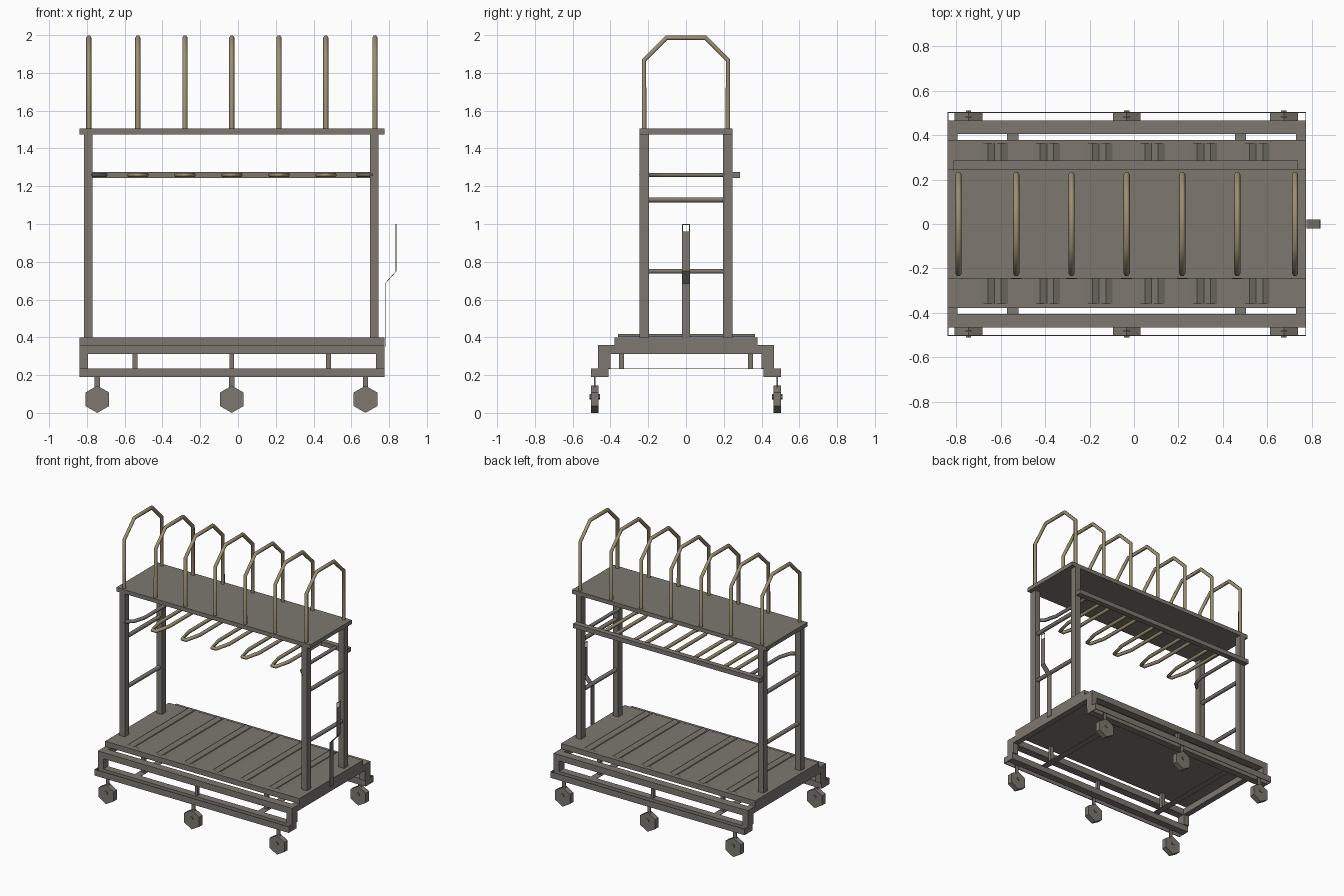
import bpy, math
from mathutils import Vector

if "Cube" in bpy.data.objects:
    bpy.data.objects.remove(bpy.data.objects["Cube"])


def material(name, rgb):
    m = bpy.data.materials.new(name)
    m.diffuse_color = (*rgb, 1)
    m.use_nodes = True
    m.node_tree.nodes["Principled BSDF"].inputs["Base Color"].default_value = m.diffuse_color
    return m


STEEL = material("warm_grey_steel", (0.205, 0.19, 0.162))
BRASS = material("khaki_tube", (0.33, 0.28, 0.17))


def mesh_object(name, verts, faces, mat=STEEL):
    me = bpy.data.meshes.new(name)
    me.from_pydata(verts, [], faces)
    me.materials.append(mat)
    ob = bpy.data.objects.new(name, me)
    bpy.context.collection.objects.link(ob)
    return ob


def box(name, x0, x1, y0, y1, z0, z1, mat=STEEL):
    v = [(x, y, z) for x in (x0, x1) for y in (y0, y1) for z in (z0, z1)]
    f = [(0, 1, 3, 2), (4, 6, 7, 5), (0, 4, 5, 1), (2, 3, 7, 6), (0, 2, 6, 4), (1, 5, 7, 3)]
    return mesh_object(name, v, f, mat)


def mirror_box(name, x0, x1, y0, y1, z0, z1):
    # same box on the front and on the back
    box(name + "_back", x0, x1, y0, y1, z0, z1)
    box(name + "_front", x0, x1, -y1, -y0, z0, z1)


def prism_y(name, x, y0, y1, z, r, sides=6, mat=STEEL):
    # upright polygon extruded along y, one corner pointing up
    ring = [(r * math.sin(2 * math.pi * i / sides), r * math.cos(2 * math.pi * i / sides)) for i in range(sides)]
    v = [(x + a, y, z + b) for y in (y0, y1) for a, b in ring]
    n = sides
    f = [tuple(range(n)), tuple(reversed(range(n, 2 * n)))]
    f += [(i, i + n, (i + 1) % n + n, (i + 1) % n) for i in range(n)]
    return mesh_object(name, v, f, mat)


def tube(name, pts, r, mat):
    cu = bpy.data.curves.new(name + "_path", 'CURVE')
    cu.dimensions = '3D'
    cu.bevel_depth = r
    cu.bevel_resolution = 1
    cu.use_fill_caps = True
    sp = cu.splines.new('POLY')
    sp.points.add(len(pts) - 1)
    for p, co in zip(sp.points, pts):
        p.co = (*co, 1)
    tmp = bpy.data.objects.new(name + "_tmp", cu)
    bpy.context.collection.objects.link(tmp)
    bpy.context.view_layer.update()
    me = bpy.data.meshes.new_from_object(tmp.evaluated_get(bpy.context.evaluated_depsgraph_get()))
    bpy.data.objects.remove(tmp)
    bpy.data.curves.remove(cu)
    me.materials.clear()
    me.materials.append(mat)
    ob = bpy.data.objects.new(name, me)
    bpy.context.collection.objects.link(ob)
    return ob


L, R, MID = -0.84, 0.775, -0.033

# top shelf, posts, end rungs and hook beam
box("top_shelf", L, R, -0.245, 0.245, 1.475, 1.505)
for side, x0, x1 in (("left", -0.815, -0.77), ("right", 0.70, 0.745)):
    mirror_box("post_" + side, x0, x1, 0.195, 0.245, 0.40, 1.476)
    xm = (x0 + x1) / 2
    for z in (0.75, 1.128):
        tube("rung_" + side, [(xm, -0.2, z), (xm, 0.2, z)], 0.015, STEEL)
box("hook_beam", -0.813, 0.738, 0.245, 0.286, 1.243, 1.276)

# upright hoops
half = [(0.222, 1.50), (0.222, 1.868), (0.104, 1.986)]
profile = [(-y, z) for y, z in half] + [(y, z) for y, z in reversed(half)]
for x in (-0.79, -0.53, -0.281, MID, 0.217, 0.465, 0.725):
    tube("hoop", [(x, y, z) for y, z in profile], 0.014, BRASS)

# horizontal hooks, with half hooks at both ends
for x in (-0.53, -0.281, MID, 0.217, 0.465):
    h = [(0.045, 0.25), (0.045, -0.12), (0.016, -0.238)]
    pts = [(x - a, y, 1.26) for a, y in h] + [(x + a, y, 1.26) for a, y in reversed(h)]
    tube("hook", pts, 0.013, BRASS)
for s in (-1, 1):
    pts = [(MID + s * a, y, 1.26) for a, y in ((0.67, 0.25), (0.67, -0.10), (0.695, -0.19), (0.75, -0.238))]
    tube("end_hook", pts, 0.013, STEEL)

# deck with corrugated strips
box("deck", L, R, -0.378, 0.378, 0.36, 0.40)
for k in range(6):
    xc = -0.628 + 0.2356 * k
    prof = []
    for i in range(9):
        t = i / 8
        prof.append((xc - 0.06 + 0.12 * t, 0.401 + 0.017 * math.sin(2 * math.pi * t) ** 2))
    n = len(prof)
    v = [(x, y, z) for y in (-0.36, 0.365) for x, z in prof]
    mesh_object("deck_ridges", v, [(i, i + 1, i + 1 + n, i + n) for i in range(n - 1)])

# base frame
mirror_box("upper_rail", L, R, 0.405, 0.465, 0.313, 0.36)
mirror_box("lower_rail_inner", L, R, 0.41, 0.465, 0.19, 0.236)
mirror_box("lower_rail_face", L, R, 0.499, 0.504, 0.19, 0.236)
for x0, x1 in ((L, L + 0.045), (R - 0.045, R)):
    box("end_beam", x0, x1, -0.405, 0.405, 0.313, 0.36)
    mirror_box("corner_leg", x0, x1, 0.40, 0.465, 0.235, 0.314)
for x in (L, R - 0.004):
    mirror_box("rail_end_plate", x, x + 0.004, 0.41, 0.502, 0.19, 0.236)
for x in (-0.546, 0.479):
    box("cross_strip", x - 0.025, x + 0.025, -0.41, 0.41, 0.232, 0.236)
    mirror_box("strut", x - 0.013, x + 0.013, 0.328, 0.354, 0.235, 0.36)
mirror_box("middle_strut", MID - 0.011, MID + 0.011, 0.425, 0.45, 0.235, 0.314)

# hexagonal casters
for x in (-0.745, MID, 0.675):
    for s in (-1, 1):
        y = 0.483 * s
        prism_y("wheel", x, y - 0.02, y + 0.02, 0.072, 0.072)
        prism_y("axle", x, y - 0.027, y + 0.027, 0.085, 0.014)
        box("caster_stem", x - 0.014, x + 0.014, y - 0.003, y + 0.003, 0.13, 0.20)

# cranked push handle with a slot near the tip
path = [(0.777, 0.35), (0.777, 0.685), (0.835, 0.75), (0.835, 0.96)]
for (xa, za), (xb, zb) in zip(path, path[1:]):
    t = 0.004
    v = [(x + d, y, z) for d in (0, t) for x, z in ((xa, za), (xb, zb)) for y in (-0.021, 0.021)]
    f = [(0, 1, 3, 2), (4, 6, 7, 5), (0, 4, 5, 1), (2, 3, 7, 6), (0, 2, 6, 4), (1, 5, 7, 3)]
    mesh_object("push_handle", v, f)
for s in (-1, 1):
    y = s * 0.019
    box("handle_tip_side", 0.835, 0.839, y - 0.002, y + 0.002, 0.96, 1.0)
box("handle_tip_top", 0.835, 0.839, -0.021, 0.021, 0.996, 1.0)
